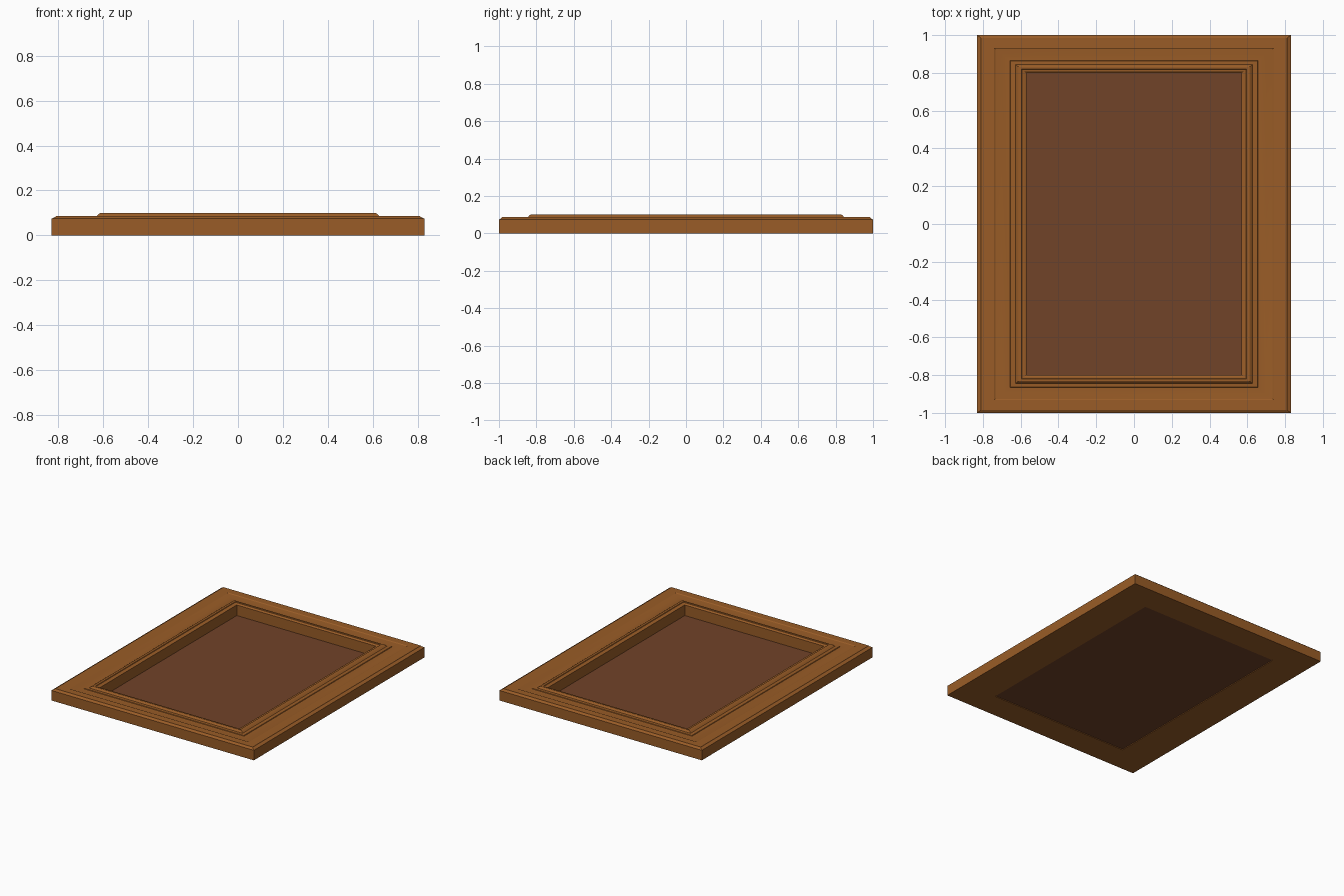
import bpy, bmesh

if "Cube" in bpy.data.objects:
    bpy.data.objects.remove(bpy.data.objects["Cube"])

HX, HY = 0.83, 1.0     # outer half sizes
SIDE = 1.3             # side rails are wider than the top and bottom rails


def material(name, rgb):
    m = bpy.data.materials.new(name)
    m.diffuse_color = (*rgb, 1)
    m.use_nodes = True
    m.node_tree.nodes["Principled BSDF"].inputs["Base Color"].default_value = m.diffuse_color
    return m


def finish(name, bm, mat):
    bmesh.ops.recalc_face_normals(bm, faces=bm.faces)
    me = bpy.data.meshes.new(name)
    bm.to_mesh(me)
    bm.free()
    ob = bpy.data.objects.new(name, me)
    bpy.context.collection.objects.link(ob)
    me.materials.append(mat)
    return ob


def corners(d):
    x, y = HX - SIDE * d, HY - d
    return [(-x, -y), (x, -y), (x, y), (-x, y)]


wood = material("warm wood", (0.32, 0.108, 0.02))
backing = material("dark brown backing", (0.165, 0.056, 0.022))

# Moulded frame: closed profile of (inset, height) swept round the rectangle
profile = [(0, 0), (0, 0.074), (0.014, 0.083), (0.016, 0.087),
           (0.068, 0.087), (0.074, 0.083), (0.100, 0.080), (0.134, 0.081),
           (0.136, 0.085), (0.155, 0.087), (0.162, 0.096), (0.168, 0.100),
           (0.180, 0.100), (0.182, 0.096), (0.190, 0.095), (0.200, 0.089),
           (0.200, 0.0)]
bm = bmesh.new()
rings = [[bm.verts.new((x, y, z)) for x, y in corners(d)] for d, z in profile]
for i, a in enumerate(rings):
    b = rings[(i + 1) % len(rings)]
    for k in range(4):
        n = (k + 1) % 4
        bm.faces.new((a[k], a[n], b[n], b[k]))
frame = finish("moulded_frame", bm, wood)
bpy.context.view_layer.objects.active = frame
frame.select_set(True)
bpy.ops.object.shade_smooth_by_angle(angle=0.35)

# Backing panel set low inside the opening
bm = bmesh.new()
bmesh.ops.create_cube(bm, size=1)
for v in bm.verts:
    v.co = (v.co.x * 1.14, v.co.y * 1.6, 0.008 + v.co.z * 0.006)
finish("backing_panel", bm, backing)
